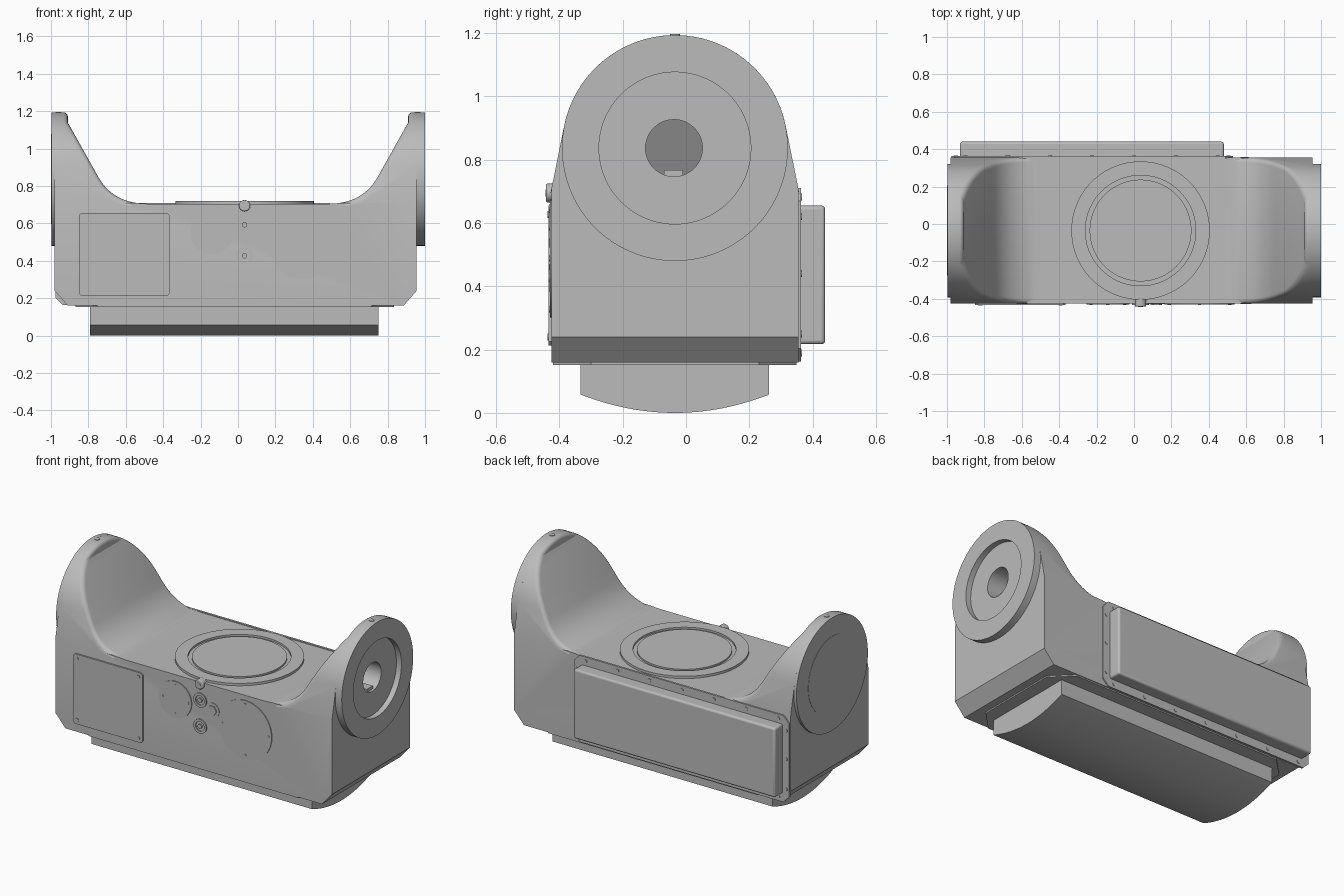
import bpy, bmesh, math
from math import cos, sin, pi, radians

old = bpy.data.objects.get("Cube")
if old:
    bpy.data.objects.remove(old, do_unlink=True)

grey = bpy.data.materials.new("machine_grey")
grey.use_nodes = True
COLOUR = (0.5, 0.5, 0.5, 1)
grey.diffuse_color = COLOUR
grey.node_tree.nodes["Principled BSDF"].inputs["Base Color"].default_value = COLOUR

CY, HUB_Z, HUB_R = -0.035, 0.837, 0.357
FRONT, BACK, TOP, BOTTOM = -0.425, 0.355, 0.705, 0.16


def circle(u, v, r, n=64):
    return [(u + r * cos(2 * pi * i / n), v + r * sin(2 * pi * i / n)) for i in range(n)]


def rect(u0, u1, v0, v1, c=0.0):
    if not c:
        return [(u0, v0), (u1, v0), (u1, v1), (u0, v1)]
    return [(u0 + c, v0), (u1 - c, v0), (u1, v0 + c), (u1, v1 - c),
            (u1 - c, v1), (u0 + c, v1), (u0, v1 - c), (u0, v0 + c)]


def add_prism(bm, pts, axis, a, b):
    place = {"x": lambda u, v, t: (t, u, v), "y": lambda u, v, t: (u, t, v),
             "z": lambda u, v, t: (u, v, t)}[axis]
    lo = [bm.verts.new(place(u, v, a)) for u, v in pts]
    hi = [bm.verts.new(place(u, v, b)) for u, v in pts]
    bm.faces.new(lo)
    bm.faces.new(hi)
    for i in range(len(pts)):
        j = (i + 1) % len(pts)
        bm.faces.new((lo[i], lo[j], hi[j], hi[i]))


def prism(name, outlines, axis, a, b, bevel=0.0):
    """Extrude one outline, or a list of outlines, along an axis."""
    if not isinstance(outlines[0], list):
        outlines = [outlines]
    bm = bmesh.new()
    for pts in outlines:
        add_prism(bm, pts, axis, a, b)
    bmesh.ops.recalc_face_normals(bm, faces=bm.faces)
    mesh = bpy.data.meshes.new(name)
    bm.to_mesh(mesh)
    bm.free()
    mesh.materials.append(grey)
    ob = bpy.data.objects.new(name, mesh)
    bpy.context.collection.objects.link(ob)
    if bevel:
        mod = ob.modifiers.new("soft_edges", "BEVEL")
        mod.width, mod.segments, mod.limit_method = bevel, 3, "ANGLE"
    return ob


def activate(ob):
    bpy.ops.object.select_all(action="DESELECT")
    ob.select_set(True)
    bpy.context.view_layer.objects.active = ob


def combine(ob, tool, operation):
    mod = ob.modifiers.new("cut", "BOOLEAN")
    mod.operation, mod.object, mod.solver = operation, tool, "EXACT"
    activate(ob)
    bpy.ops.object.modifier_apply(modifier=mod.name)
    bpy.data.objects.remove(tool, do_unlink=True)


# Cradle body: front outline crossed with side outline
bend = [(0.91, 1.3), (0.91, 1.14), (0.745, 0.845)]
p0, p1, p2 = (0.745, 0.845), (0.665, TOP), (0.48, TOP)
for i in range(1, 13):
    t = i / 12
    bend.append(tuple((1 - t) ** 2 * a + 2 * t * (1 - t) * b + t * t * c
                      for a, b, c in zip(p0, p1, p2)))
front_outline = ([(-0.98, 1.3), (-0.98, 0.24), (-0.91, BOTTOM), (0.885, BOTTOM),
                  (0.955, 0.24), (0.955, 1.3)] + bend
                 + [(-x, z) for x, z in reversed(bend)])
arc = [(CY + HUB_R * cos(a), HUB_Z + HUB_R * sin(a))
       for a in (radians(11.4 + i * 157.2 / 48) for i in range(49))]
side_outline = [(FRONT, 0.1), (BACK, 0.1), (BACK, 0.71)] + arc + [(FRONT, 0.71)]
body = prism("cradle_body", front_outline, "y", -0.6, 0.6)
combine(body, prism("side_cutter", side_outline, "x", -1.2, 1.2), "INTERSECT")

# Rounded inner rims of both arms
bm = bmesh.new()
bm.from_mesh(body.data)
rim = []
for e in bm.edges:
    a, b = (v.co for v in e.verts)
    mid = (a + b) / 2
    along_y = abs(a.x - b.x) < 1e-4 and abs(a.z - b.z) < 1e-4
    if (0.52 < abs(mid.x) < 0.93 and mid.z > TOP + 0.004 and not along_y
            and len(e.link_faces) == 2 and e.calc_face_angle() > radians(30)):
        rim.append(e)
bmesh.ops.bevel(bm, geom=rim, offset=0.022, segments=4, profile=0.5,
                affect="EDGES", clamp_overlap=False)
bm.to_mesh(body.data)
bm.free()

# Bearing hubs on the two ends
hub = prism("left_hub", circle(CY, HUB_Z, HUB_R, 96), "x", 0.95, 1.0)
combine(hub, prism("recess_cutter", circle(CY, HUB_Z, 0.24, 96), "x", 0.965, 1.1), "DIFFERENCE")
prism("right_hub", circle(CY, HUB_Z, HUB_R, 96), "x", -0.998, -0.97)
prism("right_hub_cap", circle(CY, HUB_Z, 0.24, 96), "x", -1.0, -0.997)

# Shaft bore with a sloped floor
for target in (hub, body):
    bore = prism("bore_cutter", circle(CY - 0.003, HUB_Z, 0.09, 48), "x", 0.81, 1.1)
    for v in bore.data.vertices:
        if v.co.x < 0.9:
            v.co.x += (v.co.z - HUB_Z) * 0.56
    combine(target, bore, "DIFFERENCE")
prism("bore_key", rect(-0.07, -0.01, 0.74, 0.768), "x", 0.8, 0.95)

# Screw seats on top of the arms
for side in (-1, 1):
    prism("arm_top_screw", circle(0.96 * side, CY, 0.016, 16), "z", 1.18, 1.197)

# Turntable with an annular groove
table = prism("turntable", circle(0.035, CY, 0.37, 96), "z", 0.69, 0.72)
combine(table, prism("groove_cutter", circle(0.035, CY, 0.295, 96), "z", 0.708, 0.8), "DIFFERENCE")
prism("turntable_centre", circle(0.035, CY, 0.272, 96), "z", 0.69, 0.718)

# Curved foot and octagonal seat plate
foot_arc = [(CY + 0.298 * t, 0.058 * t * t) for t in (i / 12 - 1 for i in range(25))]
prism("curved_foot", foot_arc + [(0.263, 0.17), (-0.333, 0.17)], "x", -0.79, 0.75)
prism("seat_plate", rect(-0.87, 0.835, -0.42, 0.35, 0.12), "z", 0.152, 0.165)

# Rear cover with its flange and screws
prism("rear_flange", rect(-0.975, 0.53, 0.163, 0.71, 0.04), "y", 0.35, 0.363)
prism("rear_cover", rect(-0.93, 0.48, 0.217, 0.655), "y", 0.35, 0.44, 0.012)
spots = [(-0.9 + 0.225 * i, z) for i in range(7) for z in (0.19, 0.683)]
spots += [(x, z) for x in (-0.953, 0.505) for z in (0.25, 0.44, 0.62)]
prism("rear_screws", [circle(x, z, 0.011, 12) for x, z in spots], "y", 0.36, 0.366)

# Front rectangular panel
prism("front_panel", rect(-0.85, -0.365, 0.213, 0.655, 0.012), "y", -0.434, -0.42)
prism("panel_screws", [circle(x, z, 0.011, 12) for x in (-0.822, -0.393)
                       for z in (0.24, 0.627)], "y", -0.437, -0.43)

# Front round covers
for name, x, z, r in (("small_round_cover", -0.14, 0.55, 0.115),
                      ("large_round_cover", 0.35, 0.488, 0.186)):
    prism(name, circle(x, z, r), "y", -0.43, -0.42)
    d = r - 0.025
    prism(name + "_screws", [circle(x + i * d, z + j * d, 0.009, 12)
                             for i, j in ((1, 0), (-1, 0), (0, 1), (0, -1))], "y", -0.433, -0.425)

# Ports, hexagonal plug and top knob
for z in (0.592, 0.427):
    port = prism("port_ring", circle(0.035, z, 0.045, 32), "y", -0.432, -0.41)
    combine(port, prism("port_cutter", circle(0.035, z, 0.03, 32), "y", -0.5, -0.424), "DIFFERENCE")
    prism("port_nipple", circle(0.035, z, 0.014, 16), "y", -0.434, -0.41)
prism("plug_washer", circle(0.12, 0.55, 0.047, 32), "y", -0.428, -0.41)
prism("hex_plug", circle(0.12, 0.55, 0.031, 6), "y", -0.433, -0.41)
prism("knob", circle(0.035, 0.695, 0.03, 32), "y", -0.442, -0.40, 0.005)
prism("knob_socket", circle(0.035, 0.695, 0.013, 6), "y", -0.444, -0.43)

# Smooth shading on curves, crisp edges elsewhere
for ob in [o for o in bpy.context.scene.objects if o.type == "MESH"]:
    activate(ob)
    bpy.ops.object.shade_smooth_by_angle(angle=radians(25))
